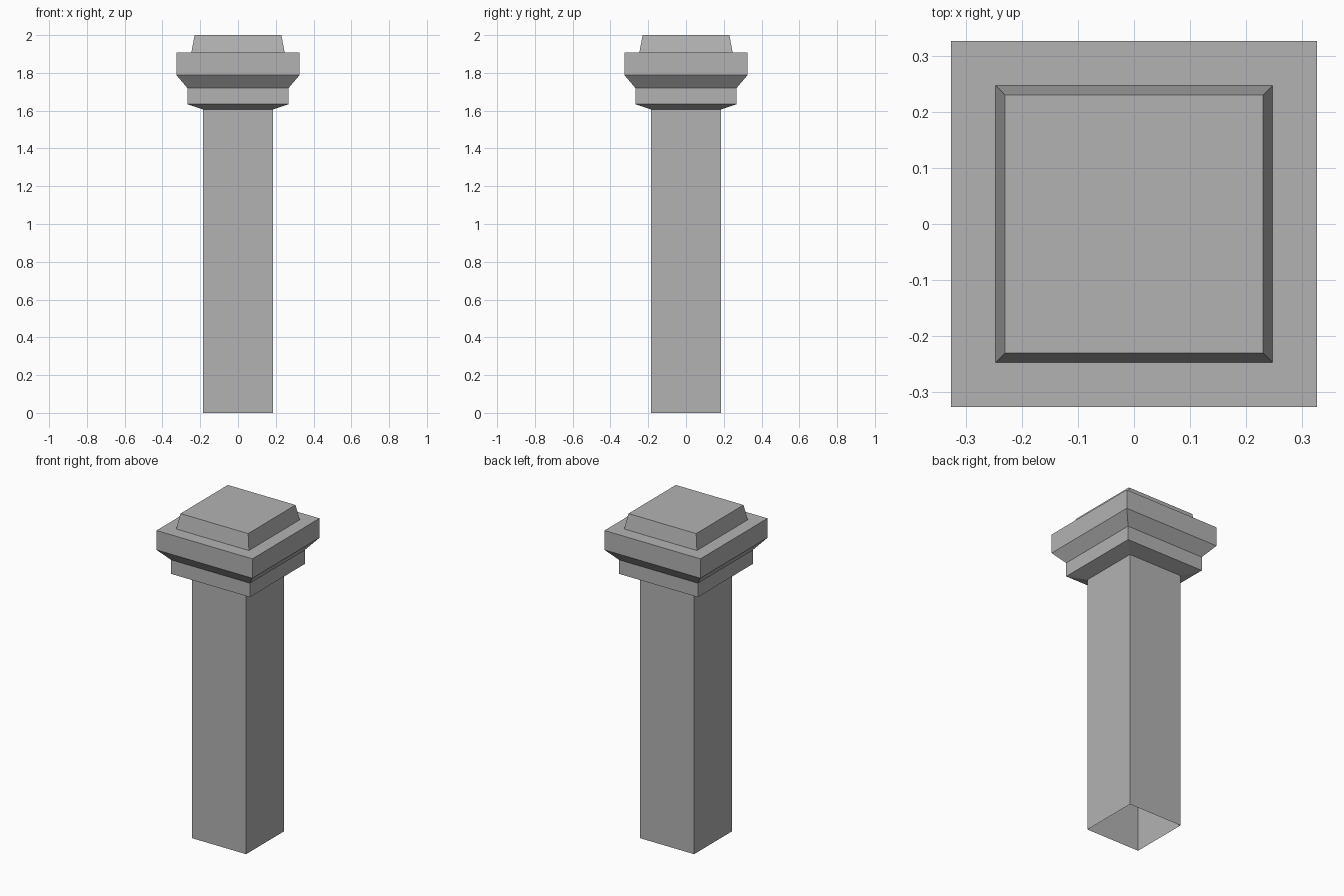
import bpy
import bmesh

cube = bpy.data.objects.get("Cube")
if cube:
    bpy.data.objects.remove(cube, do_unlink=True)

# Plain stone colour
stone = bpy.data.materials.new("grey_stone")
stone.use_nodes = True
colour = (0.45, 0.45, 0.45, 1.0)
stone.diffuse_color = colour
stone.node_tree.nodes["Principled BSDF"].inputs["Base Color"].default_value = colour


def square_loft(name, profile, cap_top=False):
    """Join square rings, given as (half width, height), from bottom to top."""
    bm = bmesh.new()
    corners = [(-1, -1), (1, -1), (1, 1), (-1, 1)]
    rings = [[bm.verts.new((sx * w, sy * w, z)) for sx, sy in corners]
             for w, z in profile]
    for low, high in zip(rings, rings[1:]):
        for i in range(4):
            j = (i + 1) % 4
            bm.faces.new((low[i], low[j], high[j], high[i]))
    if cap_top:
        bm.faces.new(rings[-1])
    mesh = bpy.data.meshes.new(name)
    bm.to_mesh(mesh)
    bm.free()
    mesh.materials.append(stone)
    obj = bpy.data.objects.new(name, mesh)
    bpy.context.collection.objects.link(obj)
    return obj


SHAFT, NECK, SLAB = 0.184, 0.268, 0.326
NECK_BASE = 1.606
SLAB_TOP = 1.907

# Hollow shaft, open at the foot
square_loft("shaft", [(SHAFT, 0), (SHAFT, NECK_BASE)])

# Stepped capital: neck band, flared moulding and wide slab
square_loft("capital", [
    (SHAFT, NECK_BASE), (NECK, 1.634), (NECK, 1.72),
    (SLAB, 1.788), (SLAB, SLAB_TOP), (0.247, SLAB_TOP),
])

# Tapered block on top
square_loft("top_block", [(0.247, SLAB_TOP), (0.23, 2.0)], cap_top=True)
